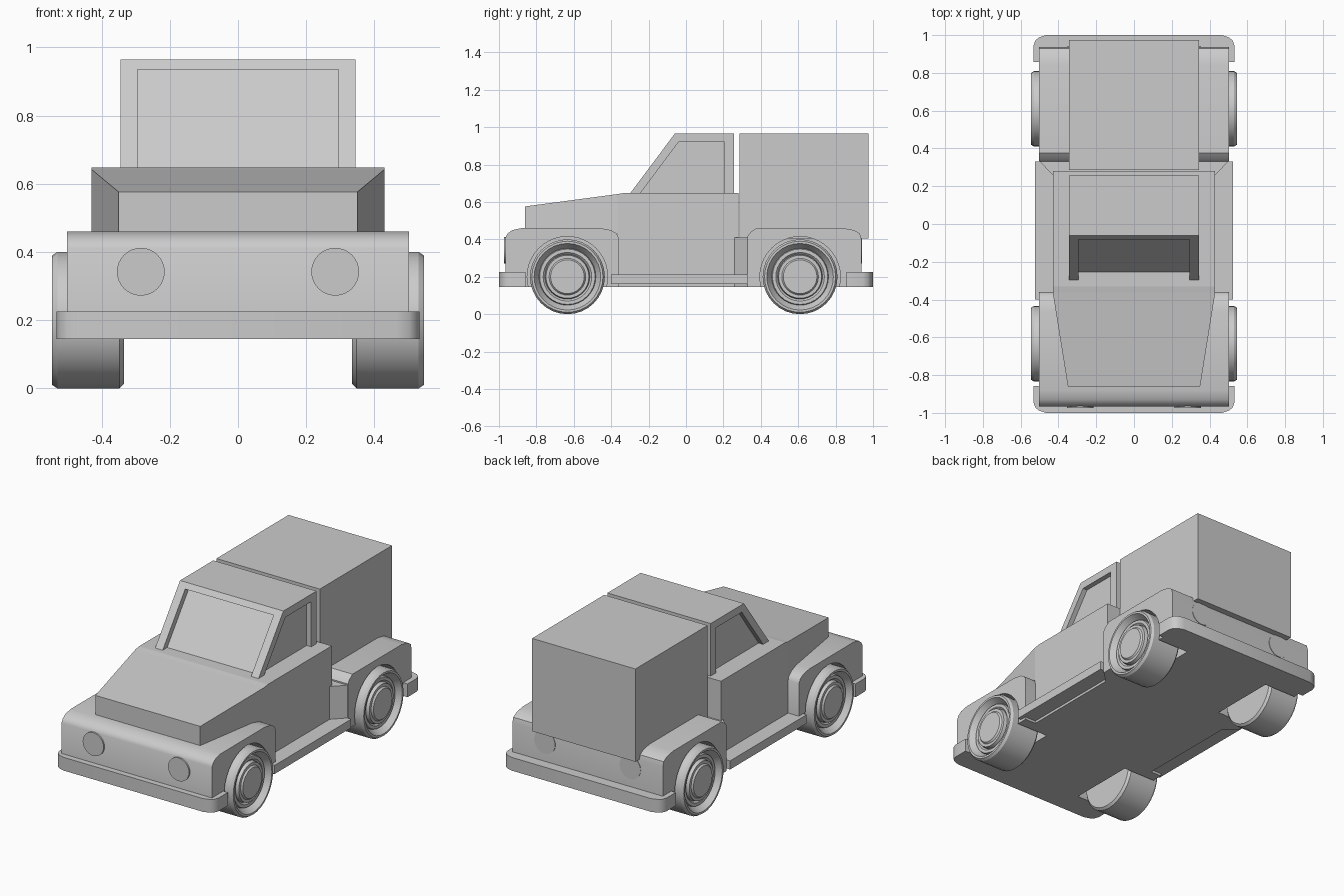
import bpy, bmesh, math
from mathutils import Vector

if "Cube" in bpy.data.objects:
    bpy.data.objects.remove(bpy.data.objects["Cube"])


def finish(name, bm, smooth=False):
    bmesh.ops.recalc_face_normals(bm, faces=bm.faces)
    me = bpy.data.meshes.new(name)
    bm.to_mesh(me)
    bm.free()
    ob = bpy.data.objects.new(name, me)
    bpy.context.collection.objects.link(ob)
    if smooth:
        bpy.ops.object.select_all(action='DESELECT')
        ob.select_set(True)
        bpy.context.view_layer.objects.active = ob
        bpy.ops.object.shade_smooth_by_angle(angle=math.radians(32))
    return ob


def add_prism(bm, pts, axis, a, b):
    """Extrude a profile: (y, z) points along x, or (x, y) points along z."""
    place = (lambda p, t: (t, *p)) if axis == 'x' else (lambda p, t: (*p, t))
    lo = [bm.verts.new(place(p, a)) for p in pts]
    hi = [bm.verts.new(place(p, b)) for p in pts]
    bm.faces.new(lo)
    bm.faces.new(hi)
    n = len(pts)
    for i in range(n):
        j = (i + 1) % n
        bm.faces.new((lo[i], lo[j], hi[j], hi[i]))


def prism(name, pts, axis, a, b, smooth=False):
    bm = bmesh.new()
    add_prism(bm, pts, axis, a, b)
    return finish(name, bm, smooth)


def box(name, x, y0, y1, z0, z1):
    return prism(name, [(y0, z0), (y1, z0), (y1, z1), (y0, z1)], 'x', -x, x)


def mirrored(pts):
    return pts + [(-x, y) for x, y in reversed(pts)]


def circle(y, z, r, n=40):
    return [(y + r * math.cos(2 * math.pi * i / n), z + r * math.sin(2 * math.pi * i / n))
            for i in range(n)]


def cut(ob, cutter):
    cutter.hide_render = True
    cutter.hide_viewport = False
    cutter.display_type = 'WIRE'
    m = ob.modifiers.new('cut', 'BOOLEAN')
    m.operation = 'DIFFERENCE'
    m.solver = 'EXACT'
    m.object = cutter


AXLES = (-0.634, 0.61)

# Front and rear fender blocks with rounded top edges
front = prism('front_fenders', [
    (-.965, .145), (-.965, .41), (-.955, .43), (-.93, .449), (-.88, .46),
    (-.46, .46), (-.40, .449), (-.373, .432), (-.36, .41), (-.36, .145)], 'x', -.502, .502, True)
rear = prism('rear_fenders', [
    (.33, .145), (.33, .418), (.345, .438), (.375, .46), (.84, .46),
    (.90, .449), (.93, .43), (.938, .40), (.938, .145)], 'x', -.502, .502, True)

# Wheel wells
bm = bmesh.new()
for y in AXLES:
    for s in (-1, 1):
        add_prism(bm, circle(y, .2, .215), 'x', s * .29, s * .7)
wells = finish('wheel_well_cutter', bm)
cut(front, wells)
cut(rear, wells)

# Angled panel joining cab and rear fenders
prism('fender_joint', mirrored([(.43, .26), (.5, .331)]), 'z', .145, .41)

# Lower cab body
prism('cab_body', [(-.365, .145), (.28, .145), (.28, .648), (-.33, .648), (-.365, .642)],
      'x', -.43, .43)

# Tapered hood
bm = bmesh.new()
ends = [[bm.verts.new((x, y, z)) for x, z in ((-w, .43), (w, .43), (w, top), (-w, top))]
        for y, w, top in ((-.86, .35, .576), (-.362, .43, .6425))]
bm.faces.new(ends[0])
bm.faces.new(ends[1])
for i in range(4):
    j = (i + 1) % 4
    bm.faces.new((ends[0][i], ends[0][j], ends[1][j], ends[1][i]))
finish('hood', bm)

# Cab with recessed windshield and side windows
cab = prism('cab', [(-.297, .648), (-.06, .965), (.257, .965), (.257, .648)], 'x', -.345, .345)
slope = .237 / .317
at = lambda z, d: (-.297 + d + (z - .648) * slope, z)
cut(cab, prism('windshield_cutter', [at(.6, .043), at(.935, .043), at(.935, -.1), at(.6, -.1)],
               'x', -.295, .295))
bm = bmesh.new()
for s in (-1, 1):
    add_prism(bm, [(-.28, .6), (-.243, .648), (-.04, .92), (.205, .92), (.205, .6)],
              'x', s * .315, s * .5)
cut(cab, finish('side_window_cutter', bm))

# Cargo box
box('cargo_box', .345, .287, .975, .405, .965)

# Side steps
for s, side in ((-1, 'left'), (1, 'right')):
    prism(side + '_step', [(-.4, .16), (.33, .16), (.33, .212), (-.4, .212)],
          'x', s * .40, s * .525)

# Bumpers wrapping the corners
for s, end in ((-1, 'front'), (1, 'rear')):
    half = [(.532, .857), (.532, .945), (.522, .972), (.503, .988), (.465, 1.0)]
    prism(end + '_bumper', mirrored([(x, s * y) for x, y in half]), 'z', .145, .225, True)

# Round head and tail lights
for end, y0, y1 in (('head', -.974, -.95), ('tail', .92, .941)):
    for s, side in ((-1, 'left'), (1, 'right')):
        bm = bmesh.new()
        rings = [[bm.verts.new((s * .285 + u, y, v)) for u, v in circle(0, .342, .07, 32)]
                 for y in (y0, y1)]
        bm.faces.new(rings[0])
        bm.faces.new(rings[1])
        for i in range(32):
            j = (i + 1) % 32
            bm.faces.new((rings[0][i], rings[0][j], rings[1][j], rings[1][i]))
        finish(f'{side}_{end}light', bm, True)

# Lathed wheels: tyre, rim and hub
WHEEL = [(.335, 0), (.335, .187), (.348, .2), (.53, .2), (.545, .19), (.545, .178),
         (.505, .152), (.518, .148), (.518, .13), (.508, .12), (.53, .115), (.53, .098),
         (.54, .09), (.54, 0)]
for y, end in zip(AXLES, ('front', 'rear')):
    for s, side in ((-1, 'left'), (1, 'right')):
        bm = bmesh.new()
        vs = [bm.verts.new((s * x, y, .2 + r)) for x, r in WHEEL]
        es = [bm.edges.new(p) for p in zip(vs, vs[1:])]
        bmesh.ops.spin(bm, geom=vs + es, cent=Vector((0, y, .2)), axis=(1, 0, 0),
                       angle=2 * math.pi, steps=32, use_merge=True)
        bmesh.ops.remove_doubles(bm, verts=bm.verts, dist=1e-5)
        finish(f'{end}_{side}_wheel', bm, True)
